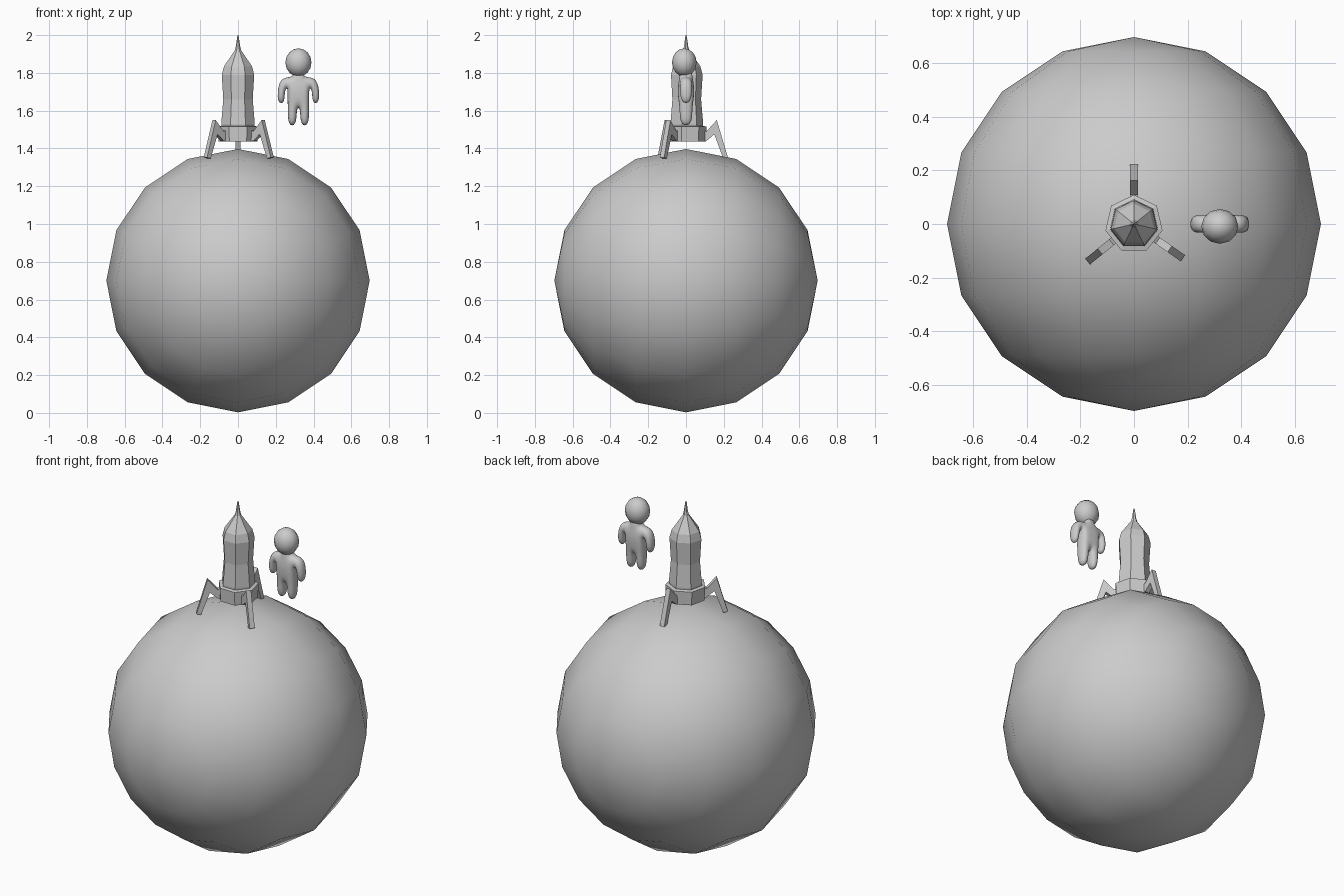
import bpy, bmesh
from math import sin, cos, pi, radians

if "Cube" in bpy.data.objects:
    bpy.data.objects.remove(bpy.data.objects["Cube"])


def make_object(name, bm):
    bmesh.ops.recalc_face_normals(bm, faces=bm.faces[:])
    me = bpy.data.meshes.new(name)
    bm.to_mesh(me)
    bm.free()
    ob = bpy.data.objects.new(name, me)
    bpy.context.collection.objects.link(ob)
    return ob


def smooth_sphere(name, loc, scale, segments, rings, rot=(0, 0, 0)):
    bpy.ops.mesh.primitive_uv_sphere_add(segments=segments, ring_count=rings,
                                         radius=1, location=loc, rotation=rot)
    ob = bpy.context.object
    ob.name = name
    ob.scale = scale
    bpy.ops.object.shade_smooth()
    return ob


def lathe(name, profile, sides):
    """Faceted turned shape from (radius, z) points, one corner facing +y."""
    bm = bmesh.new()
    rings = [[bm.verts.new((r * cos(pi / 2 + 2 * pi * i / sides),
                            r * sin(pi / 2 + 2 * pi * i / sides), z))
              for i in range(sides)] for r, z in profile]
    for a, b in zip(rings, rings[1:]):
        for i in range(sides):
            j = (i + 1) % sides
            bm.faces.new((a[i], a[j], b[j], b[i]))
    bm.faces.new(rings[0])
    bm.faces.new(rings[-1])
    return make_object(name, bm)


def landing_leg(name, angle, half=0.014):
    """Bent bar: (distance from axis, z) outline extruded sideways."""
    outline = [(0.09, 1.50), (0.108, 1.49), (0.163, 1.55), (0.222, 1.352),
               (0.197, 1.347), (0.150, 1.475), (0.108, 1.44), (0.09, 1.44)]
    bm = bmesh.new()
    c, s = cos(radians(angle)), sin(radians(angle))
    sides = [[bm.verts.new((r * c - o * s, r * s + o * c, z)) for r, z in outline]
             for o in (-half, half)]
    n = len(outline)
    bm.faces.new(sides[0])
    bm.faces.new(sides[1])
    for i in range(n):
        j = (i + 1) % n
        bm.faces.new((sides[0][i], sides[0][j], sides[1][j], sides[1][i]))
    return make_object(name, bm)


# Planet, with its poles along y
smooth_sphere("planet", (0, 0, 0.7), (0.697, 0.697, 0.697), 16, 8, (pi / 2, 0, 0))

# Rocket hull and base ring
lathe("rocket_hull", [(0.088, 1.50), (0.091, 1.53), (0.080, 1.66), (0.088, 1.79),
                      (0.076, 1.835), (0.017, 1.92), (0.012, 1.94), (0.003, 2.0)], 7)
lathe("rocket_base", [(0.106, 1.437), (0.109, 1.515), (0.088, 1.52)], 7)

# Three landing legs
for i, angle in enumerate((90, -141, -35)):
    landing_leg(f"landing_leg_{i + 1}", angle)

# Floating figure: half cage as (x, z, half depth), mirrored and subdivided
points = {
    "a0": (0, 1.61, .036), "a1": (.008, 1.61, .036), "a2": (.058, 1.61, .036),
    "b0": (0, 1.68, .042), "b1": (.026, 1.68, .042), "b2": (.059, 1.68, .038),
    "c0": (0, 1.72, .044), "c1": (.026, 1.72, .044), "c2": (.057, 1.725, .036),
    "d0": (0, 1.782, .034), "d1": (.026, 1.782, .034), "d2": (.060, 1.780, .030),
    "n0": (0, 1.82, .028), "n1": (.028, 1.82, .028),
    "e1": (.008, 1.515, .034), "e2": (.058, 1.515, .034),
    "f1": (.073, 1.705, .036), "f2": (.108, 1.765, .034),
    "g1": (.070, 1.632, .032), "g2": (.118, 1.632, .032),
}
quads = ["a0 a1 b1 b0", "a1 a2 b2 b1", "b0 b1 c1 c0", "b1 b2 c2 c1",
         "c0 c1 d1 d0", "c1 c2 d2 d1", "d0 d1 n1 n0", "e1 e2 a2 a1",
         "c2 f1 f2 d2", "f1 g1 g2 f2"]
bm = bmesh.new()
front = {k: bm.verts.new((x, -d, z)) for k, (x, z, d) in points.items()}
back = {k: bm.verts.new((x, d, z)) for k, (x, z, d) in points.items()}
edges = {}
for q in quads:
    q = q.split()
    bm.faces.new([front[k] for k in q])
    bm.faces.new([back[k] for k in reversed(q)])
    for k, m in zip(q, q[1:] + q[:1]):
        edges.setdefault(frozenset((k, m)), []).append((k, m))
# Side walls on the outline, leaving the mirror plane open
for uses in edges.values():
    k, m = uses[0]
    if len(uses) == 1 and (points[k][0] > 0 or points[m][0] > 0):
        bm.faces.new((front[m], front[k], back[k], back[m]))
body = make_object("figure_body", bm)
body.location.x = 0.32
mirror = body.modifiers.new("mirror", "MIRROR")
mirror.use_clip = True
body.modifiers.new("subdivide", "SUBSURF").levels = 2
body.modifiers["subdivide"].render_levels = 2
for p in body.data.polygons:
    p.use_smooth = True

# Figure head
smooth_sphere("figure_head", (0.32, -0.009, 1.855), (0.069, 0.065, 0.075), 12, 8)
